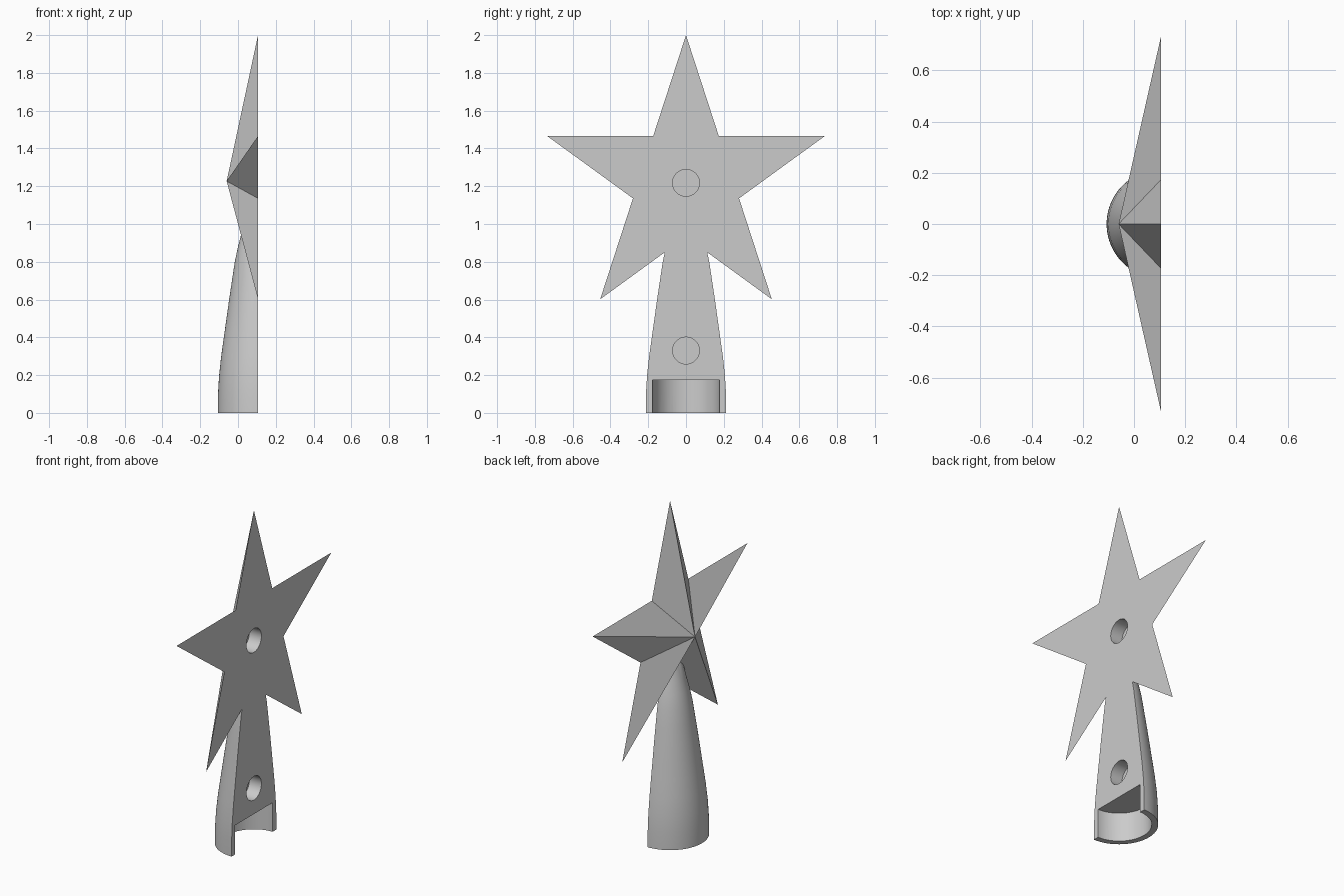
import bpy, bmesh, math
from mathutils import Matrix, Vector

if "Cube" in bpy.data.objects:
    bpy.data.objects.remove(bpy.data.objects["Cube"])

BACK = 0.106          # x of the flat side
CENTRE_Z = 1.227      # star centre height
STAR_R = 0.773
HOLE_R, HOLE_DEPTH = 0.071, 0.08

grey = bpy.data.materials.new("plain grey")
grey.use_nodes = True
colour = (0.6, 0.6, 0.6, 1)
grey.diffuse_color = colour
grey.node_tree.nodes["Principled BSDF"].inputs["Base Color"].default_value = colour


def finish(name, bm):
    bmesh.ops.recalc_face_normals(bm, faces=bm.faces[:])
    mesh = bpy.data.meshes.new(name)
    bm.to_mesh(mesh)
    bm.free()
    mesh.materials.append(grey)
    obj = bpy.data.objects.new(name, mesh)
    bpy.context.scene.collection.objects.link(obj)
    return obj


def star(name):
    """Faceted five-pointed star, full on both sides before trimming."""
    bm = bmesh.new()
    rim = []
    for i in range(10):
        r = STAR_R if i % 2 == 0 else STAR_R * 0.382
        a = i * math.pi / 5
        rim.append(bm.verts.new((BACK, r * math.sin(a), CENTRE_Z + r * math.cos(a))))
    for side in (-1, 1):
        apex = bm.verts.new((BACK + side * 0.166, 0, CENTRE_Z))
        for i in range(10):
            bm.faces.new((rim[i], rim[(i + 1) % 10], apex))
    return finish(name, bm)


def lathe(name, profile, steps=80):
    """Closed solid of revolution about the vertical line at the flat side."""
    bm = bmesh.new()
    pts = [bm.verts.new((BACK + r, 0, z)) for r, z in profile]
    edges = [bm.edges.new(pair) for pair in zip(pts, pts[1:])]
    bmesh.ops.spin(bm, geom=pts + edges, cent=(BACK, 0, 0), axis=(0, 0, 1),
                   angle=2 * math.pi, steps=steps)
    bmesh.ops.remove_doubles(bm, verts=bm.verts[:], dist=0.0005)
    return finish(name, bm)


def cylinder(name, radius, start, end):
    bm = bmesh.new()
    start, end = Vector(start), Vector(end)
    turn = (end - start).to_track_quat('Z', 'Y').to_matrix().to_4x4()
    bmesh.ops.create_cone(bm, cap_ends=True, segments=64, radius1=radius, radius2=radius,
                          depth=(end - start).length,
                          matrix=Matrix.Translation((start + end) / 2) @ turn)
    return finish(name, bm)


def box(name, centre, size):
    bm = bmesh.new()
    bmesh.ops.create_cube(bm, size=size, matrix=Matrix.Translation(centre))
    return finish(name, bm)


# Star and the tapering stem behind it
topper = star("star_topper")
stem = lathe("stem", [(0, 0), (0.213, 0), (0.212, 0.1), (0.206, 0.2), (0.195, 0.3),
                      (0.181, 0.4), (0.167, 0.5), (0.153, 0.6), (0.138, 0.7),
                      (0.123, 0.8), (0.106, 0.88), (0.088, 0.95), (0.067, 1.04),
                      (0.045, 1.08), (0, 1.1)])

# Cutters: flat side, base socket and two round recesses
cutters = [box("flat_side_cutter", (BACK + 2, 0, 1), 4),
           cylinder("socket_cutter", 0.178, (BACK, 0, -0.1), (BACK, 0, 0.175))]
for label, z in (("upper", 1.218), ("lower", 0.33)):
    cutters.append(cylinder(label + "_recess_cutter", HOLE_R,
                            (BACK - HOLE_DEPTH, 0, z), (BACK + 0.1, 0, z)))

for tool in [stem] + cutters:
    mod = topper.modifiers.new(tool.name, 'BOOLEAN')
    mod.solver = 'EXACT'
    mod.operation = 'UNION' if tool is stem else 'DIFFERENCE'
    mod.object = tool
    tool.hide_render = True

# Bake the booleans, then drop the helpers
bpy.context.view_layer.update()
evaluated = topper.evaluated_get(bpy.context.evaluated_depsgraph_get())
baked = bpy.data.meshes.new_from_object(evaluated)
topper.modifiers.clear()
topper.data = baked
baked.materials.clear()
baked.materials.append(grey)
for poly in baked.polygons:
    poly.material_index = 0
for tool in [stem] + cutters:
    bpy.data.objects.remove(tool)

# Smooth the stem, keep the facets crisp
bpy.ops.object.select_all(action='DESELECT')
topper.select_set(True)
bpy.context.view_layer.objects.active = topper
bpy.ops.object.shade_smooth_by_angle(angle=math.radians(25))
